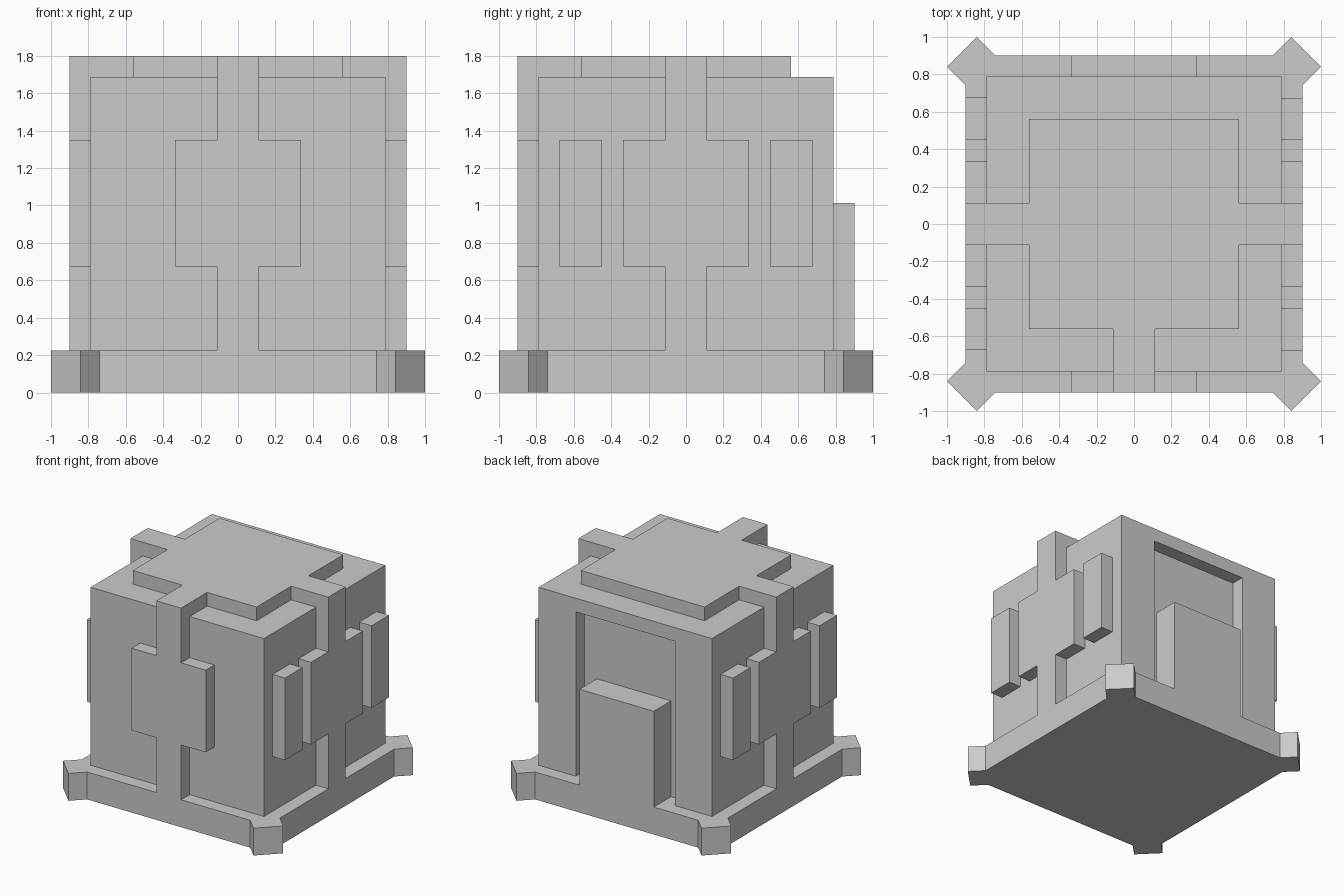
import bpy, bmesh
from math import radians
from mathutils import Matrix

if "Cube" in bpy.data.objects:
    bpy.data.objects.remove(bpy.data.objects["Cube"])

U = 0.1125  # grid unit: the model is 16 units tall


def prism(name, outline, depth, frame=Matrix()):
    """Extrude a flat outline (in grid units) along local z and place it."""
    bm = bmesh.new()
    face = bm.faces.new([bm.verts.new((x * U, y * U, 0)) for x, y in outline])
    ext = bmesh.ops.extrude_face_region(bm, geom=[face])
    top = [v for v in ext["geom"] if isinstance(v, bmesh.types.BMVert)]
    bmesh.ops.translate(bm, vec=(0, 0, depth * U), verts=top)
    bmesh.ops.recalc_face_normals(bm, faces=bm.faces)
    mesh = bpy.data.meshes.new(name)
    bm.to_mesh(mesh)
    bm.free()
    obj = bpy.data.objects.new(name, mesh)
    obj.matrix_world = frame
    bpy.context.collection.objects.link(obj)
    return obj


def rect(x0, x1, y0, y1):
    return [(x0, y0), (x1, y0), (x1, y1), (x0, y1)]


def mirrored(half):
    """Close a right-hand half outline by mirroring it across x = 0."""
    return half + [(-x, y) for x, y in reversed(half)]


def at_height(z):
    return Matrix.Translation((0, 0, z * U))


def on_wall(angle, out):
    """Frame with x along the wall, y up and z outward (angle 0 = front)."""
    return (Matrix.Rotation(radians(angle), 4, 'Z')
            @ Matrix.Translation((0, -out * U, 0))
            @ Matrix.Rotation(radians(90), 4, 'X'))


# Base slab with diagonal corner feet: one corner turned four times
tip, side = 1.0 / U, 0.8409 / U
corner = [(8, 6.586), (tip, side), (side, tip), (6.586, 8)]
base_outline = []
for i in range(4):
    base_outline += corner
    corner = [(-y, x) for x, y in corner]
prism("base_with_feet", base_outline, 2)

# Main body with a doorway recess cut into the back
body = prism("body", rect(-7, 7, -7, 7), 13, at_height(2))
cutter = prism("doorway_cutter", rect(-4, 4, 1, 14), 2, on_wall(180, 6))
cutter.hide_render = True
mod = body.modifiers.new("doorway", 'BOOLEAN')
mod.operation = 'DIFFERENCE'
mod.solver = 'EXACT'
mod.object = cutter
bpy.context.view_layer.objects.active = body
bpy.ops.object.modifier_apply(modifier=mod.name)
bpy.data.objects.remove(cutter)

# Door slab standing in the recess
prism("door_slab", rect(-3, 3, 2, 9), 2, on_wall(180, 6))

# Wall straps with a wide central plate: front, right and left
strap = mirrored([(1, 2), (1, 6), (3, 6), (3, 12), (1, 12), (1, 15)])
for name, angle in (("front", 0), ("right", 90), ("left", -90)):
    prism(name + "_strap", strap, 1, on_wall(angle, 7))

# Upright bars beside the plate on both side walls
for name, angle in (("right", 90), ("left", -90)):
    for label, x in (("a", -6), ("b", 4)):
        prism(f"{name}_bar_{label}", rect(x, x + 2, 6, 12), 1, on_wall(angle, 7))

# Lid plate with arms reaching the three straps
lid = mirrored([(1, -8), (1, -5), (5, -5), (5, -1), (8, -1),
                (8, 1), (5, 1), (5, 5)])
prism("lid_plate", lid, 1, at_height(15))
